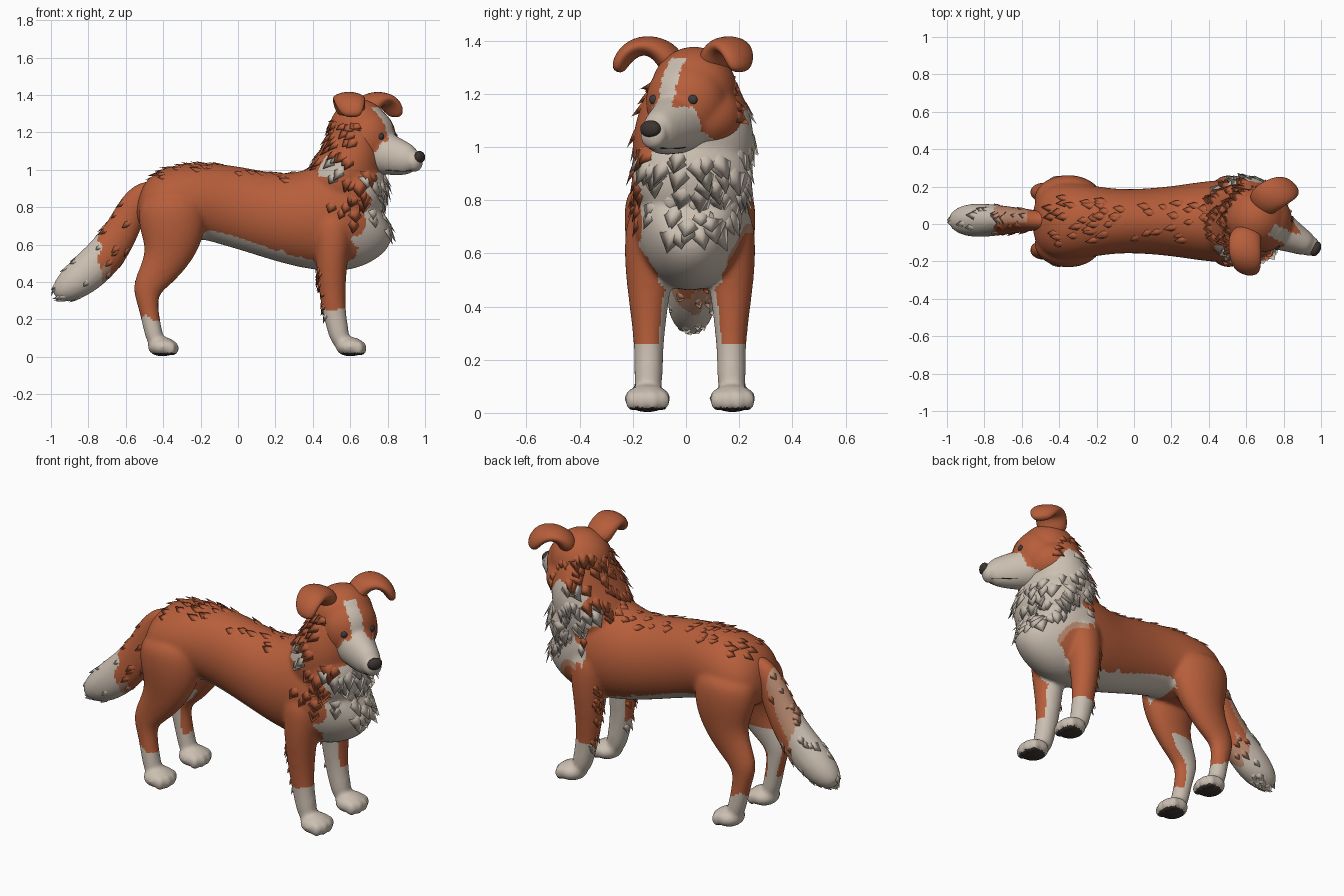
import bpy, bmesh, math, random
from mathutils import Vector, Matrix

random.seed(4)
if "Cube" in bpy.data.objects:
    bpy.data.objects.remove(bpy.data.objects["Cube"])


def material(name, rgb):
    m = bpy.data.materials.new(name)
    m.use_nodes = True
    m.diffuse_color = (*rgb, 1)
    bsdf = m.node_tree.nodes["Principled BSDF"]
    bsdf.inputs["Base Color"].default_value = (*rgb, 1)
    bsdf.inputs["Roughness"].default_value = 0.9
    return m


COAT, WHITE, DARK, TAN = range(4)
MATS = [material("russet_fur", (0.47, 0.112, 0.043)),
        material("cream_fur", (0.60, 0.52, 0.44)),
        material("dark_skin", (0.045, 0.035, 0.03)),
        material("tan_fur", (0.50, 0.26, 0.165))]
EYE = material("eye_grey", (0.045, 0.045, 0.048))
MID = 0.015  # body centre line in y
HEAD = Matrix.Translation((0.65, 0.03, 0)) @ Matrix.Rotation(math.radians(-27), 4, "Z")


def loft(bm, rows, side=(0, 1, 0), n=16):
    """Skin rows of (centre, half width along side, half depth)."""
    side = Vector(side).normalized()
    pts = [Vector(r[0]) for r in rows]
    rings = []
    for i, (_, w, d) in enumerate(rows):
        t = pts[min(i + 1, len(pts) - 1)] - pts[max(i - 1, 0)]
        up = t.cross(side).normalized()
        angles = [2 * math.pi * k / n for k in range(n)]
        rings.append([bm.verts.new(pts[i] + side * w * math.cos(a) + up * d * math.sin(a))
                      for a in angles])
    for a, b in zip(rings, rings[1:]):
        for k in range(n):
            bm.faces.new((a[k], a[(k + 1) % n], b[(k + 1) % n], b[k]))
    bm.faces.new(rings[0][::-1])
    bm.faces.new(rings[-1])


def blob(bm, centre, radii):
    m = Matrix.Translation(centre) @ Matrix.Diagonal((*radii, 1))
    bmesh.ops.create_icosphere(bm, subdivisions=3, radius=1, matrix=m)


def finish(bm, name, mats=MATS, voxel=0, paint=None, matrix=None, levels=2):
    """Turn a bmesh into an object, fuse its pieces, and colour faces by rule."""
    bmesh.ops.recalc_face_normals(bm, faces=bm.faces)
    mesh = bpy.data.meshes.new(name)
    bm.to_mesh(mesh)
    bm.free()
    ob = bpy.data.objects.new(name, mesh)
    bpy.context.collection.objects.link(ob)
    if levels:
        ob.modifiers.new("round", "SUBSURF").levels = levels
    if voxel:
        r = ob.modifiers.new("fuse", "REMESH")
        r.mode, r.voxel_size = "VOXEL", voxel
        s = ob.modifiers.new("soften", "SMOOTH")
        s.factor, s.iterations = 0.5, 10
    deps = bpy.context.evaluated_depsgraph_get()
    ob.data = bpy.data.meshes.new_from_object(ob.evaluated_get(deps))
    ob.modifiers.clear()
    ob.data.name = name
    ob.data.materials.clear()
    for m in mats:
        ob.data.materials.append(m)
    for p in ob.data.polygons:
        p.use_smooth = True
        p.material_index = paint(p.center, p.normal) if paint else 0
    if matrix:
        ob.matrix_world = matrix
    return ob


# Body: torso, neck and four legs fused together
def paint_body(c, n):
    x, y, z = c.x, abs(c.y - MID), c.z
    far = c.y > MID
    inward = -n.y if far else n.y
    wave = 0.012 * math.sin(40 * z + 25 * y) + 0.01 * math.sin(60 * x)
    if z < 0.022 and n.z < -0.5:
        return DARK
    if z < 0.22 + wave + (0.025 if x > 0 else -0.02):
        return WHITE
    if z < 0.48 and y < 0.2 and inward > 0.7 and (x > 0 or n.x < 0.3):  # inner legs
        return WHITE
    if -0.18 < x < 0.42 and z < 0.6 - 0.2 * x + wave:  # belly
        return WHITE
    if n.z < -0.35 and x > -0.2 and y < 0.12 and z > 0.42:
        return WHITE
    if far and y > 0.14 and 0.5 < x and 0.5 < z < 0.72:  # shoulder patch
        rim = math.hypot((x - 0.56) / 0.12, (z - 0.57) / 0.13)
        return COAT if rim < 0.85 or x < 0.53 else TAN if rim < 1.1 else WHITE
    edge = 0.6 - 0.4 * (c.y - MID) - 0.4 * max(0, 0.72 - z)
    throat = 0.99 + 0.7 * max(0, c.y - MID)
    if x > edge + 2 * wave and z < throat + wave and y < 0.09 + 0.7 * max(0, z - 0.48):
        return WHITE
    low = 0.97 if not far else 0.93
    if y > 0.13 and 0.43 < x < (0.7 if far else 0.57) and low + wave < z < low + 0.1 + wave:
        return WHITE
    return COAT


bm = bmesh.new()
torso = [(-0.54, 0.92, 0.74, 0.1), (-0.47, 0.98, 0.64, 0.2), (-0.35, 1.03, 0.6, 0.22),
         (-0.2, 1.045, 0.63, 0.19), (-0.08, 1.035, 0.6, 0.174), (0.05, 1.01, 0.565, 0.177),
         (0.2, 0.985, 0.515, 0.19), (0.35, 1.0, 0.465, 0.215), (0.5, 1.05, 0.445, 0.23),
         (0.61, 1.05, 0.465, 0.22), (0.69, 1.04, 0.525, 0.18), (0.745, 1.0, 0.65, 0.13)]
loft(bm, [((x, MID, (t + b) / 2), w, (t - b) / 2) for x, t, b, w in torso])
blob(bm, (0.64, 0.02, 0.89), (0.165, 0.23, 0.2))
loft(bm, [((0.5, 0.02, 0.8), 0.2, 0.2), ((0.57, 0.025, 0.95), 0.235, 0.2),
          ((0.62, 0.03, 1.07), 0.235, 0.18), ((0.63, 0.03, 1.2), 0.19, 0.145),
          ((0.64, 0.03, 1.3), 0.13, 0.11)])
front_leg = [(0.51, 0.12, 0.8, 0.115, 0.13), (0.505, 0.15, 0.62, 0.103, 0.1),
             (0.5, 0.155, 0.47, 0.084, 0.082), (0.505, 0.155, 0.32, 0.063, 0.07),
             (0.52, 0.155, 0.2, 0.053, 0.06), (0.56, 0.158, 0.04, 0.058, 0.054)]
hind_leg = [(-0.36, 0.11, 0.88, 0.125, 0.17), (-0.35, 0.125, 0.74, 0.13, 0.19),
            (-0.355, 0.135, 0.62, 0.105, 0.165), (-0.385, 0.145, 0.52, 0.078, 0.122),
            (-0.445, 0.15, 0.43, 0.06, 0.095), (-0.495, 0.155, 0.355, 0.052, 0.08),
            (-0.48, 0.155, 0.27, 0.049, 0.052), (-0.458, 0.16, 0.15, 0.05, 0.05),
            (-0.43, 0.16, 0.05, 0.054, 0.047)]
for s in (-1, 1):
    for leg, paw_x in ((front_leg, 0.6), (hind_leg, -0.405)):
        loft(bm, [((x, MID + s * y, z), w, d) for x, y, z, w, d in leg])
        blob(bm, (paw_x, MID + s * 0.16, 0.054), (0.079, 0.089, 0.053))
        for toe in (-0.055, -0.02, 0.02, 0.055):
            reach = 0.062 - 6 * toe * toe
            blob(bm, (paw_x + reach, MID + s * 0.16 + toe, 0.046), (0.03, 0.03, 0.04))
body = finish(bm, "body", voxel=0.011, paint=paint_body)


# Tail with a pale tip
def paint_tail(c, n):
    edge = -0.74 + 0.015 * math.sin(60 * c.y + 40 * c.z)
    if c.x < edge:
        return WHITE
    if n.z < -0.15 and c.x < edge + 0.07:
        return TAN
    return TAN if n.z > 0.1 and c.x < -0.57 and n.y > -0.3 else COAT


bm = bmesh.new()
tail_path = [(-0.44, 0.92, 0.05, 0.05), (-0.54, 0.85, 0.055, 0.08), (-0.605, 0.7, 0.068, 0.092),
             (-0.69, 0.56, 0.078, 0.108), (-0.81, 0.445, 0.095, 0.11),
             (-0.91, 0.37, 0.088, 0.09), (-0.985, 0.325, 0.04, 0.04)]
loft(bm, [((x, 0.02, z), w, d) for x, z, w, d in tail_path])
tail = finish(bm, "tail", voxel=0.012, paint=paint_tail)


# Head: skull, cheeks, brow and muzzle fused, turned to one side
def paint_head(c, n):
    u, v, z = c.x, abs(c.y), c.z
    muzzle = u > 0.165 + 0.4 * (z - 1.12) and z < 1.15 and v < 0.105
    blaze = u > 0.03 and z < 1.335 and abs(c.y + 0.015) < 0.035 + 0.7 * max(0, 1.175 - z)
    chin = n.z < -0.5 and u > 0.06 and v < 0.08
    return WHITE if muzzle or blaze or chin else COAT


bm = bmesh.new()
blob(bm, (0, 0, 1.21), (0.165, 0.165, 0.17))
blob(bm, (0, 0, 1.115), (0.165, 0.195, 0.145))
blob(bm, (0.06, 0, 1.17), (0.14, 0.16, 0.165))
loft(bm, [((0.04, 0, 1.1), 0.13, 0.125), ((0.13, 0, 1.095), 0.114, 0.122),
          ((0.21, 0, 1.072), 0.09, 0.106), ((0.28, 0, 1.056), 0.072, 0.09),
          ((0.34, 0, 1.05), 0.057, 0.066)])
blob(bm, (0.335, 0, 1.045), (0.038, 0.054, 0.057))
head = finish(bm, "head", voxel=0.01, paint=paint_head, matrix=HEAD)

# Nose, eyes, mouth lines and folded ears
bm = bmesh.new()
blob(bm, (0.36, 0, 1.068), (0.027, 0.042, 0.033))
finish(bm, "nose", [MATS[DARK]], matrix=HEAD, levels=1)
for s, label in ((-1, "near"), (1, "far")):
    hit = head.ray_cast(Vector((0.6, s * 0.08, 1.178)), Vector((-1, 0, 0)))[1]
    bm = bmesh.new()
    blob(bm, hit - Vector((0.006, 0, 0)), (0.014, 0.021, 0.019))
    finish(bm, "eye_" + label, [EYE], matrix=HEAD, levels=1)

    bm = bmesh.new()
    line = []
    for u, v in ((0.18, 0.06), (0.23, 0.052), (0.28, 0.042), (0.33, 0.02)):
        p = head.ray_cast(Vector((u, s * v, 0.7)), Vector((0, 0, 1)))[1]
        line.append((p, 0.003, 0.003))
    loft(bm, line, side=(0, 1, 0), n=8)
    finish(bm, "mouth_line_" + label, [MATS[DARK]], matrix=HEAD, levels=1)

    bm = bmesh.new()
    ear = [((-0.01, 0.07, 1.29), 0.08, 0.055), ((0.0, 0.115, 1.36), 0.088, 0.05),
           ((0.025, 0.165, 1.385), 0.09, 0.04), ((0.055, 0.21, 1.375), 0.087, 0.037),
           ((0.08, 0.245, 1.33), 0.074, 0.034), ((0.095, 0.255, 1.28), 0.045, 0.022)]
    spread = 1.08 if s < 0 else 0.96
    loft(bm, [((u, s * v * spread, z), w, d) for (u, v, z), w, d in ear], side=(1, -s * 0.3, 0))
    finish(bm, "ear_" + label, [MATS[COAT]], matrix=HEAD)


# Fur tufts: wedge-shaped locks that rise out of the coat toward their tips
def tufts(name, source, rule, count, flow, length, lift=0.22):
    bm = bmesh.new()
    picks = [p for p in source.data.polygons if rule(p.center, p.normal)]
    for p in random.sample(picks, min(count, len(picks))):
        n = p.normal
        d = Vector(flow) + Vector([random.uniform(-0.2, 0.2) for _ in range(3)])
        d = (d - n * d.dot(n)).normalized()
        side = d.cross(n) * length * random.uniform(0.45, 0.6)
        size = length * random.uniform(0.7, 1.2)
        root = p.center - n * 0.015 - d * size * 0.6
        mid = p.center
        points = [root, mid + side - n * 0.01, mid + n * 0.005,
                  mid - side - n * 0.01, p.center + (d + n * lift) * size * 0.8]
        r, a, m, b, t = [bm.verts.new(q) for q in points]
        for f in ((r, a, m), (r, m, b), (a, t, m), (m, t, b), (r, b, t, a)):
            bm.faces.new(f).material_index = p.material_index
    indices = [f.material_index for f in bm.faces]
    ob = finish(bm, name, matrix=source.matrix_world.copy(), levels=0)
    for p, i in zip(ob.data.polygons, indices):
        p.material_index = i


tufts("back_tufts", body, lambda c, n: n.z > 0.75 and -0.5 < c.x < 0.4 and c.z > 0.9,
      45, (-1, 0, 0), 0.07, 0.2)
tufts("neck_tufts", body, lambda c, n: c.z > 0.98 and n.x < 0.3 and c.x > 0.38,
      75, (-0.6, 0, -0.8), 0.085, 0.25)
tufts("chest_tufts", body, lambda c, n: c.x > 0.62 and 0.68 < c.z < 1.0 and n.x > -0.1,
      60, (-0.2, 0, -1), 0.1, 0.18)
tufts("shoulder_tufts", body, lambda c, n: 0.5 < c.x < 0.7 and 0.78 < c.z < 1 and abs(n.y) > 0.6,
      28, (-0.4, 0, -1), 0.08)
tufts("foreleg_tufts", body, lambda c, n: 0.38 < c.x < 0.52 and 0.22 < c.z < 0.6 and n.x < -0.75,
      34, (-0.5, 0, -1), 0.05, 0.4)
tufts("cheek_tufts", head, lambda c, n: c.x < 0.02 and 1.04 < c.z < 1.25 and abs(n.y) > 0.4,
      30, (-0.7, 0, -0.6), 0.07)
tufts("nape_tufts", head, lambda c, n: c.x < -0.08 and 1.1 < c.z < 1.32, 35, (-0.4, 0, -1), 0.085)
tufts("tail_tufts", tail, lambda c, n: c.x < -0.57, 45, (-0.8, 0, -0.6), 0.06, 0.15)
